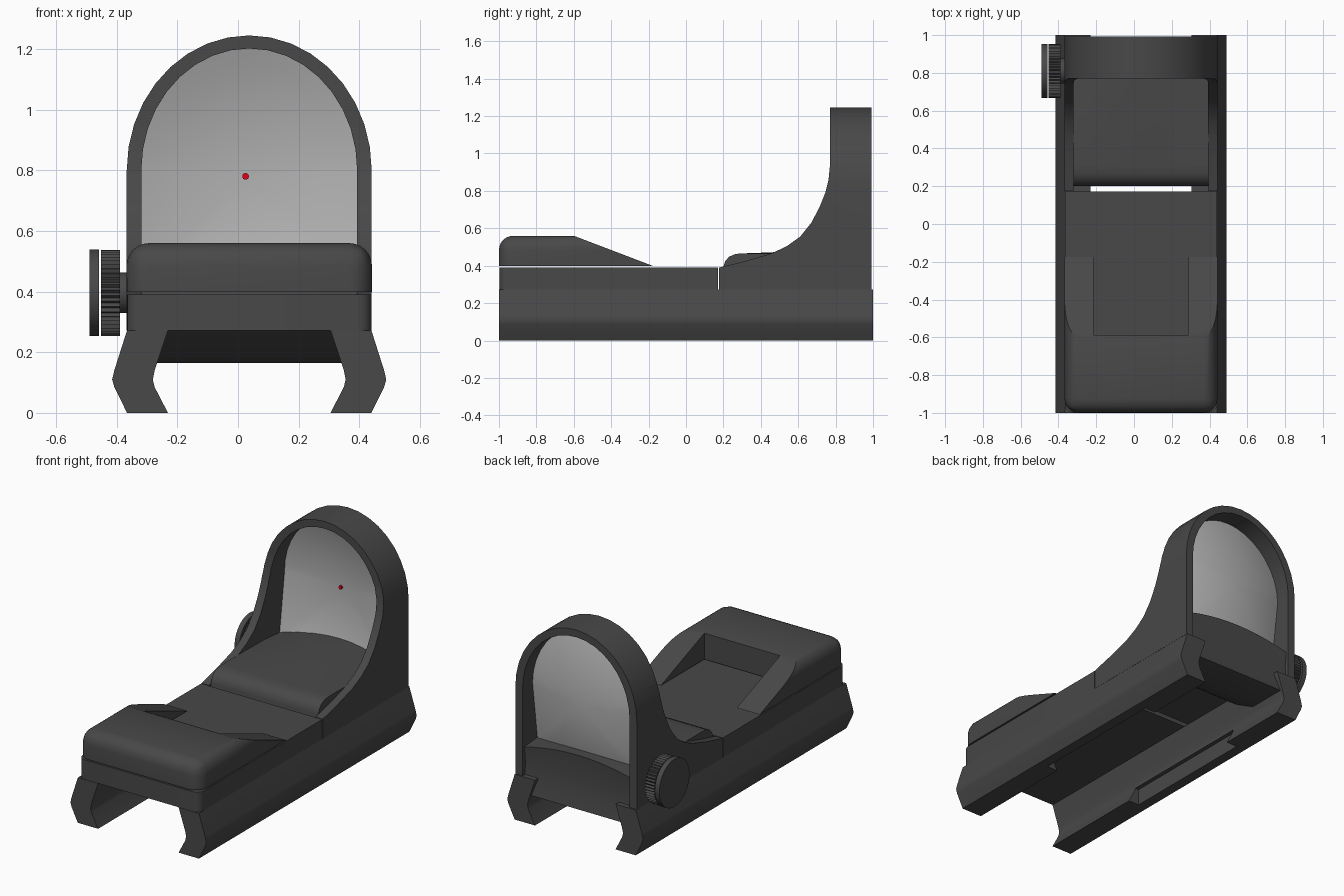
import bpy, bmesh, math
from mathutils import Vector

if "Cube" in bpy.data.objects:
    bpy.data.objects.remove(bpy.data.objects["Cube"])

CX = 0.037  # mid-plane of the body (the knob shifts it off x = 0)


def material(name, rgba):
    m = bpy.data.materials.new(name)
    m.diffuse_color = rgba
    m.use_nodes = True
    m.node_tree.nodes["Principled BSDF"].inputs["Base Color"].default_value = m.diffuse_color
    return m


DARK = material("dark_metal", (0.065, 0.065, 0.065, 1))
LENS = material("lens_grey", (0.45, 0.45, 0.45, 0.8))
RED = material("red", (0.75, 0.0, 0.01, 1))


def smooth(me, angle=30):
    for p in me.polygons:
        p.use_smooth = True
    me.set_sharp_from_angle(angle=math.radians(angle))


def finish(bm, name, mat=DARK):
    bmesh.ops.recalc_face_normals(bm, faces=bm.faces[:])
    me = bpy.data.meshes.new(name)
    bm.to_mesh(me)
    bm.free()
    smooth(me)
    me.materials.append(mat)
    ob = bpy.data.objects.new(name, me)
    bpy.context.collection.objects.link(ob)
    return ob


def prism_bm(pts, axis, a, b):
    """Extrude a profile: (x,z) points along y, or (y,z) points along x."""
    bm = bmesh.new()
    put = (lambda p, t: (p[0], t, p[1])) if axis == 'y' else (lambda p, t: (t, p[0], p[1]))
    lo = [bm.verts.new(put(p, a)) for p in pts]
    hi = [bm.verts.new(put(p, b)) for p in pts]
    bm.faces.new(lo)
    bm.faces.new(hi)
    n = len(pts)
    for i in range(n):
        j = (i + 1) % n
        bm.faces.new((lo[i], lo[j], hi[j], hi[i]))
    return bm


def prism(name, pts, axis, a, b, mat=DARK):
    return finish(prism_bm(pts, axis, a, b), name, mat)


def rect(u0, u1, v0, v1):
    return [(u0, v0), (u1, v0), (u1, v1), (u0, v1)]


def bevel(bm, test, offset, segments):
    edges = [e for e in bm.edges if test(e.verts[0].co, e.verts[1].co)]
    bmesh.ops.bevel(bm, geom=edges, offset=offset, segments=segments,
                    profile=0.5, affect='EDGES')


def boolean(ob, tool, op):
    tool.hide_render = True
    mod = ob.modifiers.new("cut", 'BOOLEAN')
    mod.operation, mod.object, mod.solver = op, tool, 'EXACT'
    dg = bpy.context.evaluated_depsgraph_get()
    me = bpy.data.meshes.new_from_object(ob.evaluated_get(dg))
    ob.modifiers.clear()
    ob.data = me
    smooth(me)
    bpy.data.objects.remove(tool)


# Clamp rails, with the inner lips relieved mid-length
RAIL = [(0.403, 0.272), (0.445, 0.14), (0.452, 0.11), (0.445, 0.085), (0.403, 0),
        (0.268, 0), (0.312, 0.085), (0.318, 0.11), (0.312, 0.14), (0.268, 0.272)]
for side, label in ((-1, "left"), (1, "right")):
    rail = prism(label + "_rail", [(CX + side * u, z) for u, z in RAIL], 'y', -1, 1)
    cutter = prism("lip_cutter", rect(CX - 0.34, CX + 0.34, -0.1, 0.1), 'y', -0.32, 0.55)
    boolean(rail, cutter, 'DIFFERENCE')

# Front base plate with rounded front corners
bm = prism_bm(rect(CX - 0.403, CX + 0.403, 0.272, 0.39), 'y', -0.998, 0.172)
bevel(bm, lambda a, b: a.y < -0.9 and b.y < -0.9 and abs(a.z - b.z) > 0.05, 0.045, 5)
finish(bm, "base_plate")

# Front cover: rounded block, sloped tail, open pocket
bm = prism_bm(rect(CX - 0.405, CX + 0.405, 0.398, 0.56), 'y', -1, 0.1)
bevel(bm, lambda a, b: not (a.z < 0.41 and b.z < 0.41) and not (a.y > 0 and b.y > 0), 0.075, 6)
cut = bmesh.ops.bisect_plane(bm, geom=bm.verts[:] + bm.edges[:] + bm.faces[:],
                             plane_co=Vector((0, -0.60, 0.56)),
                             plane_no=Vector((0, 0.16, 0.42)), clear_outer=True)
bmesh.ops.holes_fill(bm, edges=[e for e in bm.edges if e.is_boundary], sides=0)
cover = finish(bm, "front_cover")
pocket = prism("pocket_cutter", rect(CX - 0.252, CX + 0.252, 0.3, 0.7), 'y', -0.587, 0.2)
boolean(cover, pocket, 'DIFFERENCE')


# Window hood: arch shell trimmed by the swept side profile
def arch(rx, rz, z0, n=18):
    top = [(CX - rx * math.cos(math.pi * i / n), 0.80 + rz * math.sin(math.pi * i / n))
           for i in range(n + 1)]
    return [(CX - rx, z0)] + top + [(CX + rx, z0)]


hood = prism("window_hood", arch(0.404, 0.445, 0.272) + arch(0.356, 0.402, 0.272)[::-1],
             'y', 0.1, 1.1)
SIDE = [(0.177, 0.2), (0.177, 0.39), (0.32, 0.425), (0.46, 0.467), (0.54, 0.505),
        (0.61, 0.555), (0.67, 0.63), (0.715, 0.715), (0.745, 0.79), (0.762, 0.86),
        (0.77, 0.94), (0.77, 1.4), (0.992, 1.4), (0.992, 0.2)]
boolean(hood, prism("side_trim", SIDE, 'x', -1, 1), 'INTERSECT')

# Emitter block between the hood walls: (y, z, crown height) section
BLOCK = [(0.20, 0.275, 0), (0.20, 0.395, 0), (0.21, 0.425, 0), (0.23, 0.448, 0),
         (0.265, 0.463, 0), (0.31, 0.466, 0), (0.45, 0.466, 0.005), (0.70, 0.463, 0.025),
         (0.975, 0.44, 0.045), (0.965, 0.35, 0.02), (0.97, 0.25, 0), (0.985, 0.165, 0),
         (0.74, 0.165, 0), (0.62, 0.225, 0), (0.55, 0.275, 0)]
bm = bmesh.new()
rows = []
for i in range(11):
    u = i / 5 - 1
    rows.append([bm.verts.new((CX + 0.357 * u, y, z + c * (1 - u * u))) for y, z, c in BLOCK])
for r0, r1 in zip(rows, rows[1:]):
    for k in range(len(BLOCK)):
        m = (k + 1) % len(BLOCK)
        bm.faces.new((r0[k], r0[m], r1[m], r1[k]))
bm.faces.new(rows[0])
bm.faces.new(rows[-1])
finish(bm, "emitter_block")

# Lens: shallow dish bulging to the rear
outline = arch(0.357, 0.403, 0.44, 24)
outline += [(CX + 0.357 * (1 - i / 4), 0.44) for i in range(1, 8)]
bm = bmesh.new()
LZ, DEPTH, RINGS = 0.78, 0.07, 8
centre = bm.verts.new((CX, 0.88 + DEPTH, LZ))
prev = None
for k in range(1, RINGS + 1):
    s = k / RINGS
    ring = []
    for x, z in outline:
        dx, dz = (x - CX) * s, (z - LZ) * s
        ring.append(bm.verts.new((CX + dx, 0.88 + DEPTH * (1 - (dx * dx + dz * dz) / 0.17), LZ + dz)))
    for i in range(len(ring)):
        j = (i + 1) % len(ring)
        if prev:
            bm.faces.new((prev[i], prev[j], ring[j], ring[i]))
        else:
            bm.faces.new((centre, ring[j], ring[i]))
    prev = ring
finish(bm, "lens", LENS)


# Aiming dot and side knob
def circle(cu, cv, r, n, r2=None):
    return [(cu + (r if i % 2 else r2 or r) * math.cos(2 * math.pi * i / n),
             cv + (r if i % 2 else r2 or r) * math.sin(2 * math.pi * i / n)) for i in range(n)]


prism("aiming_dot", circle(0.025, 0.78, 0.011, 16), 'y', 0.935, 0.945, RED)

KY, KZ = 0.81, 0.396
bm = prism_bm(circle(KY, KZ, 0.143, 48), 'x', -0.49, -0.459)
bevel(bm, lambda a, b: a.x < -0.48 and b.x < -0.48, 0.012, 3)
finish(bm, "knob_cap")
prism("knob_grip", circle(KY, KZ, 0.142, 96, 0.132), 'x', -0.452, -0.39)
prism("knob_shaft", circle(KY, KZ, 0.067, 32), 'x', -0.392, -0.35)
